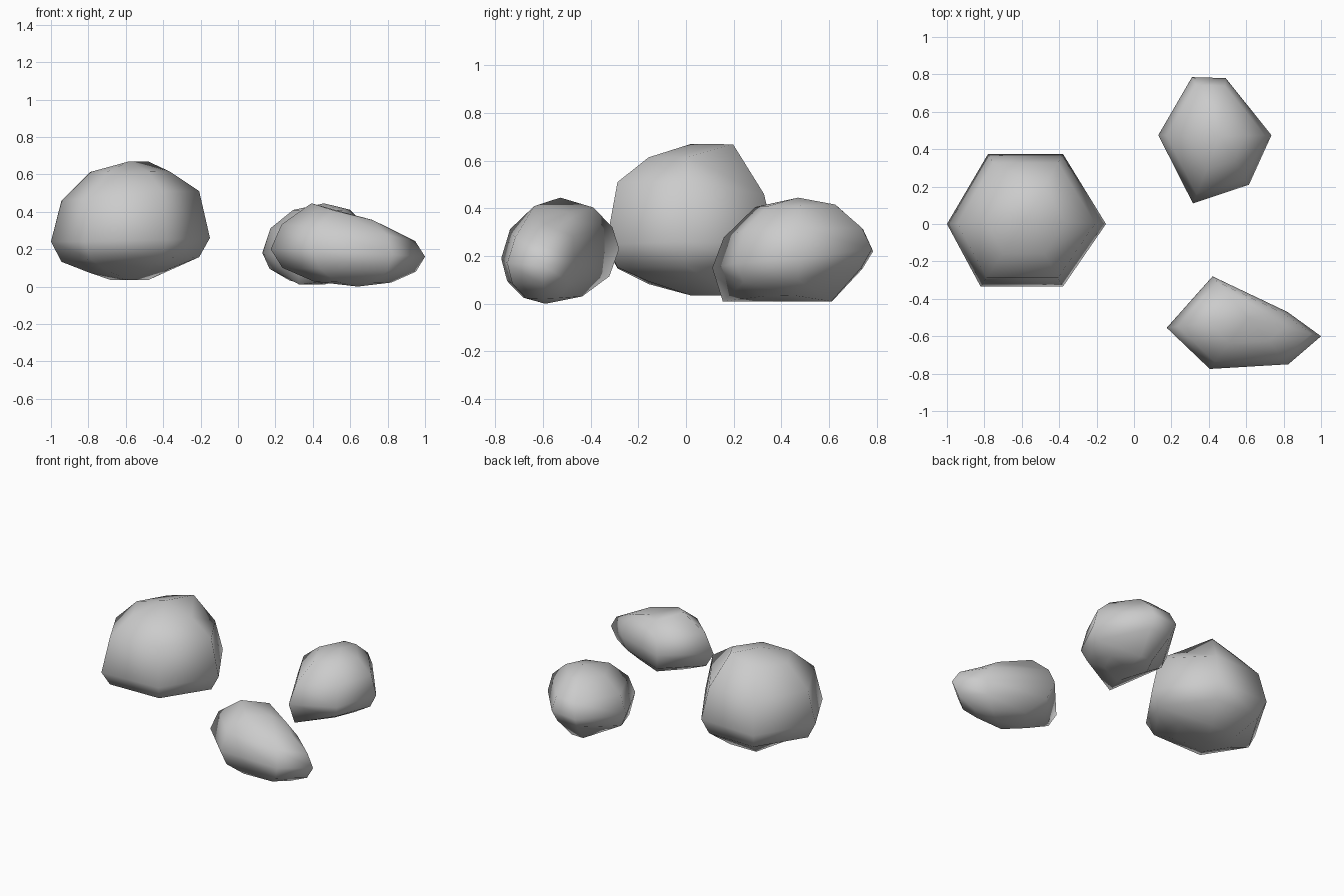
import bpy, bmesh
from math import sin, cos, radians

if "Cube" in bpy.data.objects:
    bpy.data.objects.remove(bpy.data.objects["Cube"])


def rock(name, top, bottom, girdle):
    """Six-sided sphere stretched from a girdle to a top and a bottom point.
    Girdle rows: x, y, z, then bumps for upper outer, upper inner,
    lower outer and lower inner rings."""
    bm = bmesh.new()
    rings = []
    for angle, col, pole in ((60, 4, top), (30, 3, top), (0, None, top),
                             (-30, 5, bottom), (-60, 6, bottom)):
        c, s = cos(radians(angle)), abs(sin(radians(angle)))
        ring = []
        for g in girdle:
            x = pole[0] + (g[0] - pole[0]) * c
            y = pole[1] + (g[1] - pole[1]) * c
            z = g[2] + (pole[2] - g[2]) * s + (g[col] if col else 0)
            ring.append(bm.verts.new((x, y, max(z, bottom[2]))))
        rings.append(ring)
    t, b = bm.verts.new(top), bm.verts.new(bottom)
    for i in range(6):
        j = (i + 1) % 6
        bm.faces.new((t, rings[0][i], rings[0][j]))
        bm.faces.new((b, rings[-1][j], rings[-1][i]))
        for up, lo in zip(rings, rings[1:]):
            bm.faces.new((up[i], lo[i], lo[j], up[j]))
    bmesh.ops.recalc_face_normals(bm, faces=bm.faces[:])
    for f in bm.faces:
        f.smooth = True
    me = bpy.data.meshes.new(name)
    bm.to_mesh(me)
    bm.free()
    bpy.context.collection.objects.link(bpy.data.objects.new(name, me))


# Large rock on the left
rock("large_rock", (-.58, .02, .67), (-.58, .02, .035), [
    (-.15, 0, .26, .045, 0, .01, .03),
    (-.38, .375, .25, 0, .055, 0, -.03),
    (-.78, .375, .24, 0, 0, 0, -.03),
    (-1, 0, .24, .005, 0, -.005, .01),
    (-.82, -.335, .24, .02, 0, .01, .02),
    (-.38, -.335, .25, .05, 0, .01, .03)])

# Medium rock at the back right
rock("back_rock", (.46, .47, .445), (.42, .44, .01), [
    (.735, .475, .19, 0, 0, 0, 0),
    (.49, .78, .23, -.02, 0, .03, -.03),
    (.31, .785, .22, -.02, 0, .03, -.03),
    (.13, .475, .18, 0, 0, 0, 0),
    (.315, .11, .15, -.02, 0, -.07, -.03),
    (.615, .21, .17, 0, 0, 0, 0)])

# Long low rock at the front right
rock("front_rock", (.61, -.5, .385), (.64, -.59, 0), [
    (1, -.6, .16, -.03, -.04, 0, 0),
    (.82, -.47, .18, 0, 0, 0, 0),
    (.42, -.28, .23, .015, .04, 0, 0),
    (.175, -.555, .2, .04, .085, 0, 0),
    (.405, -.775, .19, .025, .05, 0, 0),
    (.825, -.75, .17, 0, 0, 0, 0)])
